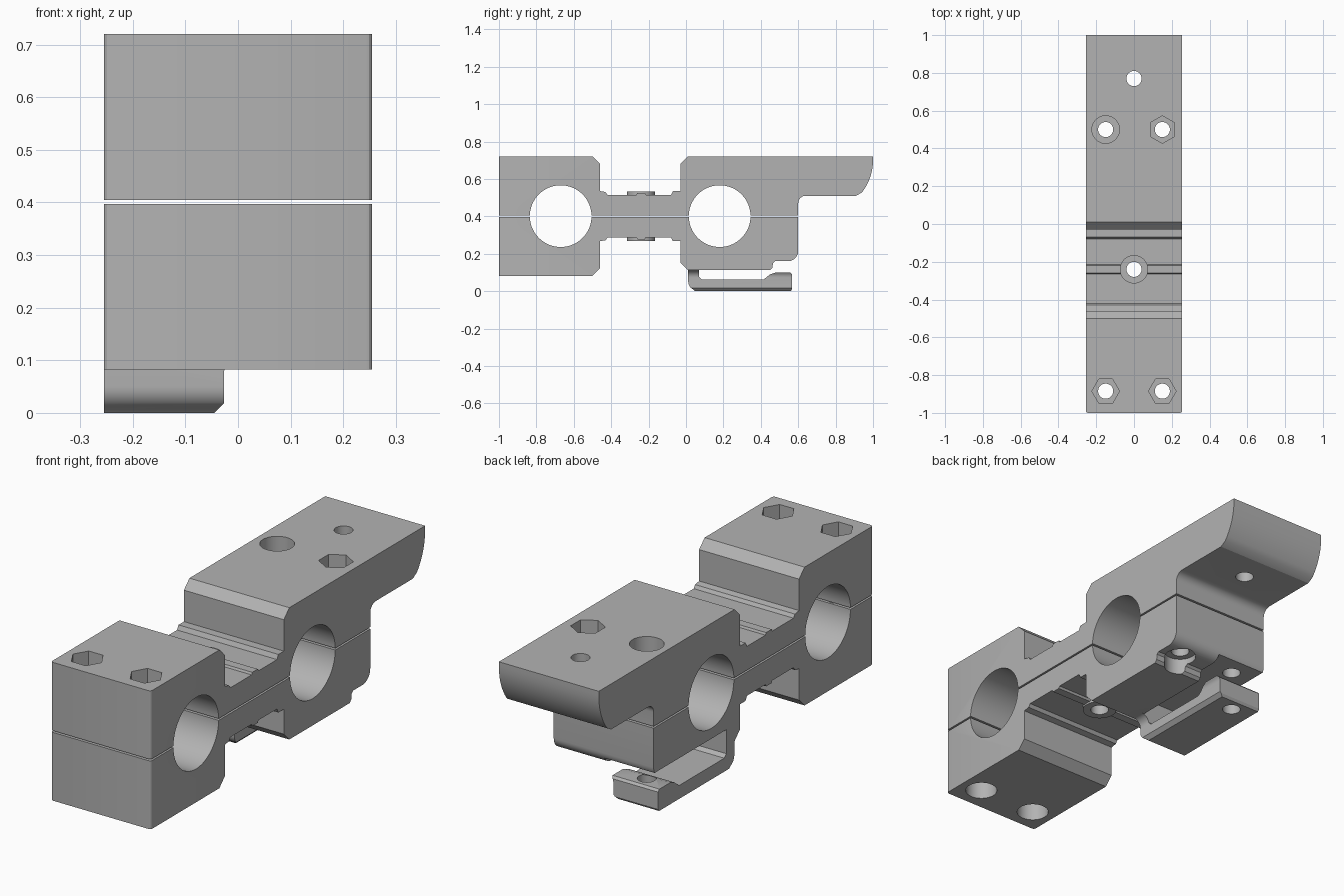
import bpy, bmesh, math
from mathutils import Vector

cube = bpy.data.objects.get("Cube")
if cube:
    bpy.data.objects.remove(cube, do_unlink=True)

grey = bpy.data.materials.new("plain grey")
grey.use_nodes = True
grey.diffuse_color = (0.45, 0.45, 0.45, 1)
grey.node_tree.nodes["Principled BSDF"].inputs["Base Color"].default_value = (0.45, 0.45, 0.45, 1)

W = 0.255      # half width
MID = 0.401    # height of the split between the halves
GAP = 0.004


def finish(name, bm):
    bmesh.ops.recalc_face_normals(bm, faces=bm.faces)
    mesh = bpy.data.meshes.new(name)
    bm.to_mesh(mesh)
    bm.free()
    mesh.materials.append(grey)
    obj = bpy.data.objects.new(name, mesh)
    bpy.context.collection.objects.link(obj)
    return obj


def extrude(name, points, lo, hi, axis="X", round_front=False):
    """Extrude a (y, z) outline along x, or an (x, z) outline along y."""
    bm = bmesh.new()
    at = (lambda a, b: (lo, a, b)) if axis == "X" else (lambda a, b: (a, lo, b))
    face = bm.faces.new([bm.verts.new(at(a, b)) for a, b in points])
    move = Vector((hi - lo, 0, 0)) if axis == "X" else Vector((0, hi - lo, 0))
    ext = bmesh.ops.extrude_face_region(bm, geom=[face])
    bmesh.ops.translate(bm, vec=move, verts=[g for g in ext["geom"] if isinstance(g, bmesh.types.BMVert)])
    if round_front:
        edges = [e for e in bm.edges if all(v.co.y < -0.99 for v in e.verts)
                 and abs(e.verts[0].co.x - e.verts[1].co.x) < 0.01]
        bmesh.ops.bevel(bm, geom=edges, offset=0.012, segments=3, affect='EDGES', profile=0.5)
    return finish(name, bm)


def cylinder(name, x, y, r, z0, z1, sides=40, turn=0.0):
    ring = [(x + r * math.cos(turn + math.tau * i / sides),
             y + r * math.sin(turn + math.tau * i / sides)) for i in range(sides)]
    bm = bmesh.new()
    face = bm.faces.new([bm.verts.new((a, b, z0)) for a, b in ring])
    ext = bmesh.ops.extrude_face_region(bm, geom=[face])
    bmesh.ops.translate(bm, vec=(0, 0, z1 - z0), verts=[g for g in ext["geom"] if isinstance(g, bmesh.types.BMVert)])
    return finish(name, bm)


def combine(target, tool, operation='DIFFERENCE'):
    """Apply a boolean and remove its helper."""
    tool.hide_render = True
    bpy.context.view_layer.objects.active = target
    mod = target.modifiers.new("shape", 'BOOLEAN')
    mod.operation, mod.solver, mod.object = operation, 'EXACT', tool
    bpy.ops.object.modifier_apply(modifier=mod.name)
    bpy.data.objects.remove(tool, do_unlink=True)


def arc(cy, cz, r, start, end, n=8):
    angles = [math.radians(start + (end - start) * i / n) for i in range(n + 1)]
    return [(cy + r * math.cos(a), cz + r * math.sin(a)) for a in angles]


# Grooved neck between the two blocks, shared by both halves
neck = [(-0.46, 0.535), (-0.43, 0.53), (-0.42, 0.515), (-0.265, 0.515), (-0.26, 0.525),
        (-0.22, 0.525), (-0.215, 0.515), (-0.08, 0.515), (-0.07, 0.535), (-0.03, 0.535)]
front = [(-1, 0.72), (-0.5, 0.72), (-0.46, 0.68)]

# Upper half with the overhanging rounded tail
tail = [(1, 0.72)] + arc(0.72, 0.70, 0.28, 0, -38) + [(0.91, 0.51)]
upper = extrude("upper_clamp", [(-1, MID + GAP)] + front + neck + [(-0.03, 0.68), (0.01, 0.72)]
                + tail + arc(0.64, 0.47, 0.04, 90, 180) + [(0.6, MID + GAP)], -W, W, round_front=True)

# Lower half mirrors the front and neck
mirror = [(y, 2 * MID - z) for y, z in front + neck]
lower = extrude("lower_clamp", [(-1, MID - GAP)] + mirror + [(-0.03, 0.152), (0.01, 0.112),
                (0.45, 0.112), (0.462, 0.125), (0.465, 0.15), (0.475, 0.16), (0.545, 0.16)]
                + arc(0.545, 0.215, 0.055, -80, 0) + [(0.6, MID - GAP)], -W, W, round_front=True)

# Clip hook under the rear block, trimmed to its front outline
hook = extrude("clip_hook", [(0.012, 0.2), (0.012, 0.05)] + arc(0.057, 0.05, 0.045, 180, 270)
               + [(0.56, 0.005), (0.568, 0.012), (0.568, 0.09), (0.558, 0.1), (0.48, 0.1),
                  (0.45, 0.09), (0.415, 0.062), (0.085, 0.062), (0.07, 0.077), (0.07, 0.2)], -W, 0.02)
bpy.context.view_layer.update()
for v in hook.data.vertices:
    if v.co.z < 0.006:
        v.co.z = 0
outline = [(-0.3, -0.1), (-0.045, -0.1), (-0.045, 0), (-0.027, 0.018)] \
    + arc(0.013, 0.072, 0.04, 180, 90) + [(0.015, 0.25), (-0.3, 0.25)]
combine(hook, extrude("hook_trim", outline, -0.1, 0.7, axis="Y"), 'INTERSECT')

# Clearance above the hook, then fuse the hook on
combine(lower, extrude("hook_clearance", [(0.07, 0.05), (0.7, 0.05), (0.7, 0.188), (0.07, 0.188)], -0.4, 0.0))
combine(lower, hook, 'UNION')

# Screw bosses on the neck
combine(upper, cylinder("top_boss", 0, -0.24, 0.075, 0.45, 0.533), 'UNION')
combine(lower, cylinder("bottom_boss", 0, -0.24, 0.075, 0.269, 0.35), 'UNION')

# Tube bores and bolt holes through both halves
bolts = [(-0.15, 0.5), (0.15, 0.5), (-0.15, -0.885), (0.15, -0.885), (0, -0.24), (0, 0.77)]
for half in (upper, lower):
    for y in (-0.67, 0.18):
        combine(half, extrude("bore", arc(y, MID, 0.165, 0, 354.375, 63), -0.5, 0.5))
    for x, y in bolts:
        combine(half, cylinder("bolt_hole", x, y, 0.04, -0.2, 1))

# Nut pockets and screw head recesses
for x in (-0.15, 0.15):
    combine(upper, cylinder("nut_pocket", x, -0.885, 0.073, 0.62, 0.9, 6))
    combine(lower, cylinder("head_recess", x, -0.885, 0.07, -0.1, 0.21))
combine(upper, cylinder("nut_pocket", 0.15, 0.5, 0.073, 0.62, 0.9, 6, math.pi / 6))
combine(upper, cylinder("head_recess", -0.15, 0.5, 0.073, 0.62, 0.9))
combine(lower, cylinder("head_recess", 0.15, 0.5, 0.07, -0.1, 0.188))

for half in (upper, lower):
    bpy.ops.object.select_all(action='DESELECT')
    half.select_set(True)
    bpy.context.view_layer.objects.active = half
    bpy.ops.object.shade_smooth_by_angle(angle=math.radians(25))
